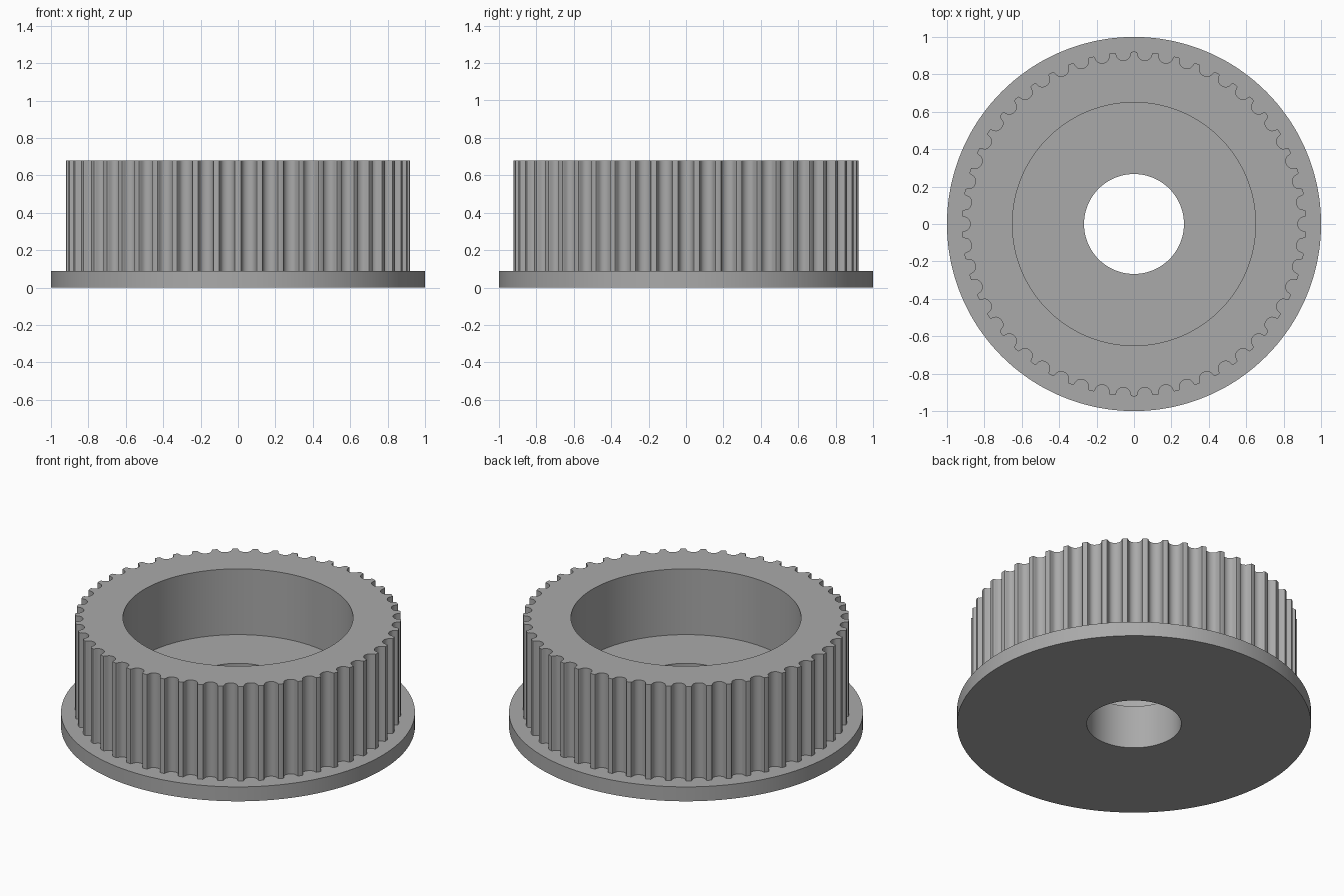
import bpy, bmesh, math

cube = bpy.data.objects.get("Cube")
if cube:
    bpy.data.objects.remove(cube)

TEETH = 50
RIM = 0.921          # radius of the tooth lands
PITCH = 2 * math.pi / TEETH

# Half groove: (offset from groove centre, depth below the land)
HALF = [(0.0495, 0.0), (0.043, 0.002), (0.0395, 0.0077), (0.038, 0.014),
        (0.0335, 0.026), (0.03, 0.032), (0.024, 0.0375), (0.0165, 0.0416),
        (0.0085, 0.044)]
GROOVE = [(-x, d) for x, d in HALF] + [(0, 0.045)] + [(x, d) for x, d in reversed(HALF)]

# Toothed outline in polar form, grooves centred on the x axis
outline = []
for i in range(TEETH):
    for x, depth in GROOVE:
        y = RIM - depth if depth else math.sqrt(RIM ** 2 - x ** 2)
        outline.append((i * PITCH + math.atan2(x, y), math.hypot(x, y)))

# Section of the part: (radius, height); None follows the toothed outline
SECTION = [(0.267, 0), (1.0, 0), (1.0, 0.09), (None, 0.09), (None, 0.68),
           (0.65, 0.68), (0.65, 0.27), (0.267, 0.27)]

# Loft closed rings around the section
bm = bmesh.new()
rings = []
for radius, z in SECTION:
    rings.append([bm.verts.new(((radius or r) * math.cos(a), (radius or r) * math.sin(a), z))
                  for a, r in outline])
count = len(outline)
for k, ring in enumerate(rings):
    above = rings[(k + 1) % len(rings)]
    for i in range(count):
        j = (i + 1) % count
        bm.faces.new((ring[i], ring[j], above[j], above[i]))
bmesh.ops.recalc_face_normals(bm, faces=bm.faces)

mesh = bpy.data.meshes.new("toothed_pulley")
bm.to_mesh(mesh)
bm.free()
pulley = bpy.data.objects.new("toothed_pulley", mesh)
bpy.context.collection.objects.link(pulley)

# Plain grey finish
grey = bpy.data.materials.new("plain_grey")
grey.use_nodes = True
colour = (0.4, 0.4, 0.4, 1)
grey.diffuse_color = colour
grey.node_tree.nodes["Principled BSDF"].inputs["Base Color"].default_value = colour
mesh.materials.append(grey)

bpy.context.view_layer.objects.active = pulley
pulley.select_set(True)
bpy.ops.object.shade_smooth_by_angle(angle=math.radians(30))
